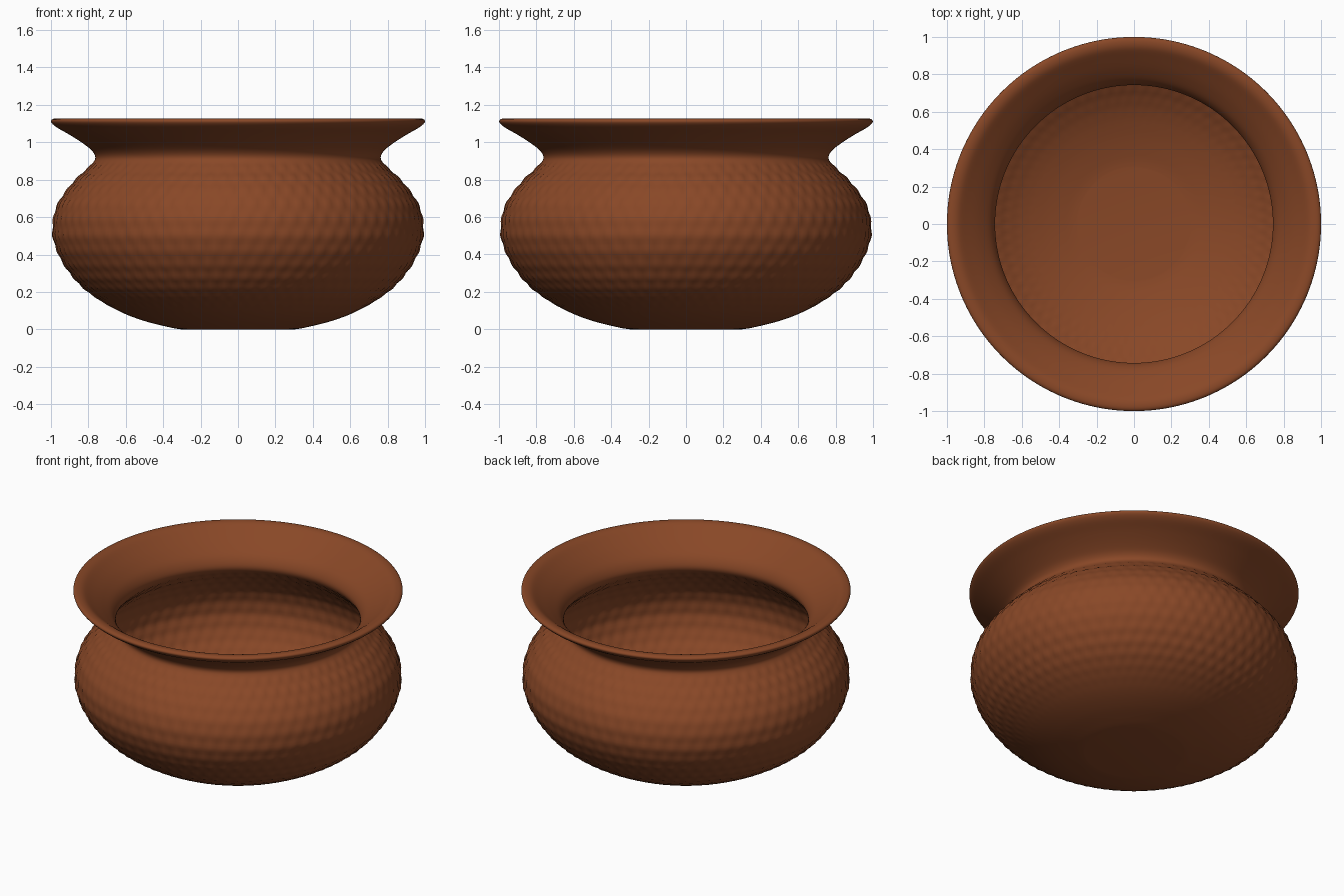
import bpy
import bmesh
import math
from mathutils import Vector

if "Cube" in bpy.data.objects:
    bpy.data.objects.remove(bpy.data.objects["Cube"], do_unlink=True)

SEGMENTS = 288      # steps around the pot
COLUMNS = 72        # hammer marks in one ring
ROW_ANGLE = 0.18    # spacing of rings of marks around the belly section
DEPTH = 0.005
BELLY = Vector((0.5, 0.5))

# Wall section (radius, height): outside from base to lip, then inside to floor
outside = [(0.30, 0), (0.36, 0.01), (0.50, 0.045), (0.63, 0.095),
           (0.76, 0.17), (0.86, 0.255), (0.94, 0.365), (0.98, 0.46),
           (0.99, 0.53), (0.98, 0.62), (0.945, 0.70), (0.885, 0.78),
           (0.82, 0.845), (0.775, 0.89), (0.762, 0.92), (0.78, 0.955),
           (0.83, 0.995), (0.90, 1.04), (0.97, 1.08), (0.997, 1.105)]
lip = [(0.995, 1.12), (0.975, 1.127), (0.94, 1.12)]
inside = [(0.89, 1.085), (0.82, 1.03), (0.765, 0.975), (0.742, 0.92),
          (0.757, 0.88), (0.80, 0.835), (0.865, 0.77), (0.925, 0.69),
          (0.958, 0.615), (0.968, 0.53), (0.958, 0.465), (0.92, 0.375),
          (0.84, 0.27), (0.745, 0.19), (0.62, 0.117), (0.49, 0.067),
          (0.36, 0.032), (0.30, 0.022)]


def smooth_path(points, step=0.016):
    """Catmull-Rom curve through the points with nearly even spacing."""
    pts = [Vector(p) for p in points]
    pts = [pts[0]] + pts + [pts[-1]]
    path = []
    for a, b, c, d in zip(pts, pts[1:], pts[2:], pts[3:]):
        count = max(3, round((c - b).length / step))
        for i in range(count):
            t = i / count
            path.append(0.5 * (2 * b + (c - a) * t
                               + (2 * a - 5 * b + 4 * c - d) * t ** 2
                               + (3 * b - a - 3 * c + d) * t ** 3))
    return path + [pts[-1]]


def ramp(value, low, high):
    t = min(1, max(0, (value - low) / (high - low)))
    return t * t * (3 - 2 * t)


def hammered(point, angle):
    """Push the wall in and out in staggered rows of marks."""
    out = point - BELLY
    row = math.pi * math.atan2(out.y, out.x) / ROW_ANGLE
    fade = ramp(point.y, 0.06, 0.28) * (1 - ramp(point.y, 0.85, 0.91))
    wave = 0.7 * math.cos(COLUMNS * angle) * math.cos(row) + 0.3 * math.cos(2 * row)
    return point + out.normalized() * wave * DEPTH * fade


# Spin the section into one closed shell
bm = bmesh.new()
rings = []
for point in smooth_path(outside + lip + inside):
    ring = []
    for i in range(SEGMENTS):
        angle = math.tau * i / SEGMENTS
        p = hammered(point, angle)
        ring.append(bm.verts.new((p.x * math.cos(angle), p.x * math.sin(angle), p.y)))
    rings.append(ring)
for low, high in zip(rings, rings[1:]):
    for i in range(SEGMENTS):
        j = (i + 1) % SEGMENTS
        bm.faces.new((low[i], low[j], high[j], high[i]))

# Flat base and inner floor
bm.faces.new(list(reversed(rings[0])))
bm.faces.new(rings[-1])
bmesh.ops.recalc_face_normals(bm, faces=bm.faces)

mesh = bpy.data.meshes.new("hammered_pot")
bm.to_mesh(mesh)
bm.free()
pot = bpy.data.objects.new("hammered_pot", mesh)
bpy.context.collection.objects.link(pot)

# Warm copper brown
copper = bpy.data.materials.new("copper_brown")
copper.use_nodes = True
colour = (0.25, 0.064, 0.02, 1)
copper.diffuse_color = colour
copper.node_tree.nodes["Principled BSDF"].inputs["Base Color"].default_value = colour
mesh.materials.append(copper)

bpy.ops.object.select_all(action="DESELECT")
pot.select_set(True)
bpy.context.view_layer.objects.active = pot
bpy.ops.object.shade_smooth_by_angle(angle=math.radians(40))
